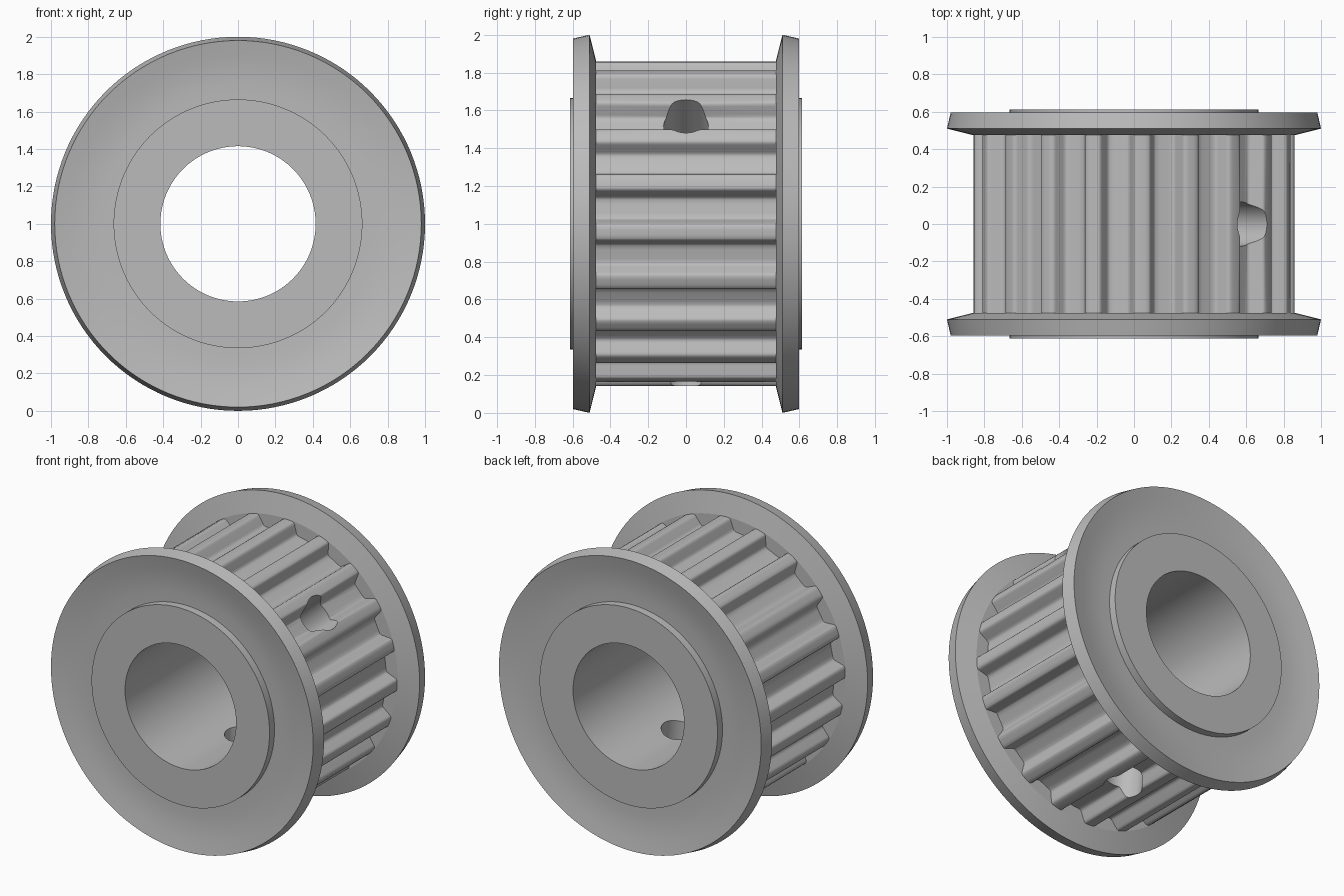
import bpy, bmesh, math

cube = bpy.data.objects.get("Cube")
if cube:
    bpy.data.objects.remove(cube, do_unlink=True)

TEETH = 20
TOOTH_PHASE = -3        # degrees, centre of the first tooth
BORE = 0.415
CENTRE_Z = 1.0

steel = bpy.data.materials.new("plain grey steel")
steel.use_nodes = True
colour = (0.5, 0.5, 0.5, 1)
steel.diffuse_color = colour
steel.node_tree.nodes["Principled BSDF"].inputs["Base Color"].default_value = colour


def finish(name, bm):
    bmesh.ops.recalc_face_normals(bm, faces=bm.faces)
    mesh = bpy.data.meshes.new(name)
    bm.to_mesh(mesh)
    bm.free()
    mesh.materials.append(steel)
    obj = bpy.data.objects.new(name, mesh)
    bpy.context.collection.objects.link(obj)
    obj.location.z = CENTRE_Z
    return obj


def smooth(obj, degrees):
    bpy.ops.object.select_all(action='DESELECT')
    obj.select_set(True)
    bpy.context.view_layer.objects.active = obj
    bpy.ops.object.shade_smooth_by_angle(angle=math.radians(degrees))


def lathe(name, profile, side, steps=128):
    """Closed ring from (radius, depth) points, turned about the y axis."""
    bm = bmesh.new()
    rings = []
    for i in range(steps):
        a = math.tau * i / steps
        rings.append([bm.verts.new((r * math.cos(a), side * y, r * math.sin(a)))
                      for r, y in profile])
    n = len(profile)
    for i in range(steps):
        p, q = rings[i], rings[(i + 1) % steps]
        for j in range(n):
            k = (j + 1) % n
            bm.faces.new((p[j], p[k], q[k], q[j]))
    obj = finish(name, bm)
    smooth(obj, 10)
    return obj


def prism(name, points, half_depth):
    """Outline in the xz plane, extruded along y."""
    bm = bmesh.new()
    face = bm.faces.new([bm.verts.new((x, -half_depth, z)) for x, z in points])
    extruded = bmesh.ops.extrude_face_region(bm, geom=[face])["geom"]
    verts = [g for g in extruded if isinstance(g, bmesh.types.BMVert)]
    bmesh.ops.translate(bm, verts=verts, vec=(0, 2 * half_depth, 0))
    return finish(name, bm)


def polar(degrees, r):
    a = math.radians(degrees)
    return r * math.cos(a), r * math.sin(a)


# Toothed core: half a tooth as (degrees from its centre, radius), mirrored
half = [(0.9, 0.858), (2.2, 0.857), (2.8, 0.851), (3.2, 0.839),
        (4.4, 0.795), (4.8, 0.783), (5.5, 0.776), (7.2, 0.774)]
tooth = [(-a, r) for a, r in reversed(half)] + half
outline = [polar(TOOTH_PHASE + 360 / TEETH * i + a, r)
           for i in range(TEETH) for a, r in tooth]
core = prism("toothed_core", outline, 0.48)

# Cutters for the bore and the two set screw holes
cutters = [prism("bore_cutter", [polar(360 / 128 * i, BORE) for i in range(128)], 0.8)]
for angle in (42, -84):
    x, z = polar(angle, 0.65)
    bpy.ops.mesh.primitive_cylinder_add(
        vertices=48, radius=0.118, depth=0.8, location=(x, 0, CENTRE_Z + z),
        rotation=(0, math.radians(90 - angle), 0))
    hole = bpy.context.object
    hole.name = "screw_hole_cutter"
    hole.data.materials.append(steel)
    cutters.append(hole)

for cutter in cutters:
    cut = core.modifiers.new("cut", 'BOOLEAN')
    cut.operation = 'DIFFERENCE'
    cut.solver = 'EXACT'
    cut.object = cutter
    bpy.context.view_layer.objects.active = core
    bpy.ops.object.modifier_apply(modifier=cut.name)
    bpy.data.objects.remove(cutter, do_unlink=True)
smooth(core, 32)

# Dished flanges and hub rings at both ends
flange = [(0.66, 0.475), (0.86, 0.475), (1.0, 0.51), (0.98, 0.597),
          (0.9, 0.58), (0.82, 0.567), (0.74, 0.561), (0.66, 0.56)]
hub = [(BORE, 0.475), (0.665, 0.475), (0.665, 0.613), (BORE, 0.613)]
for label, side in (("front", -1), ("back", 1)):
    lathe(label + "_flange", flange, side)
    lathe(label + "_hub", hub, side)
